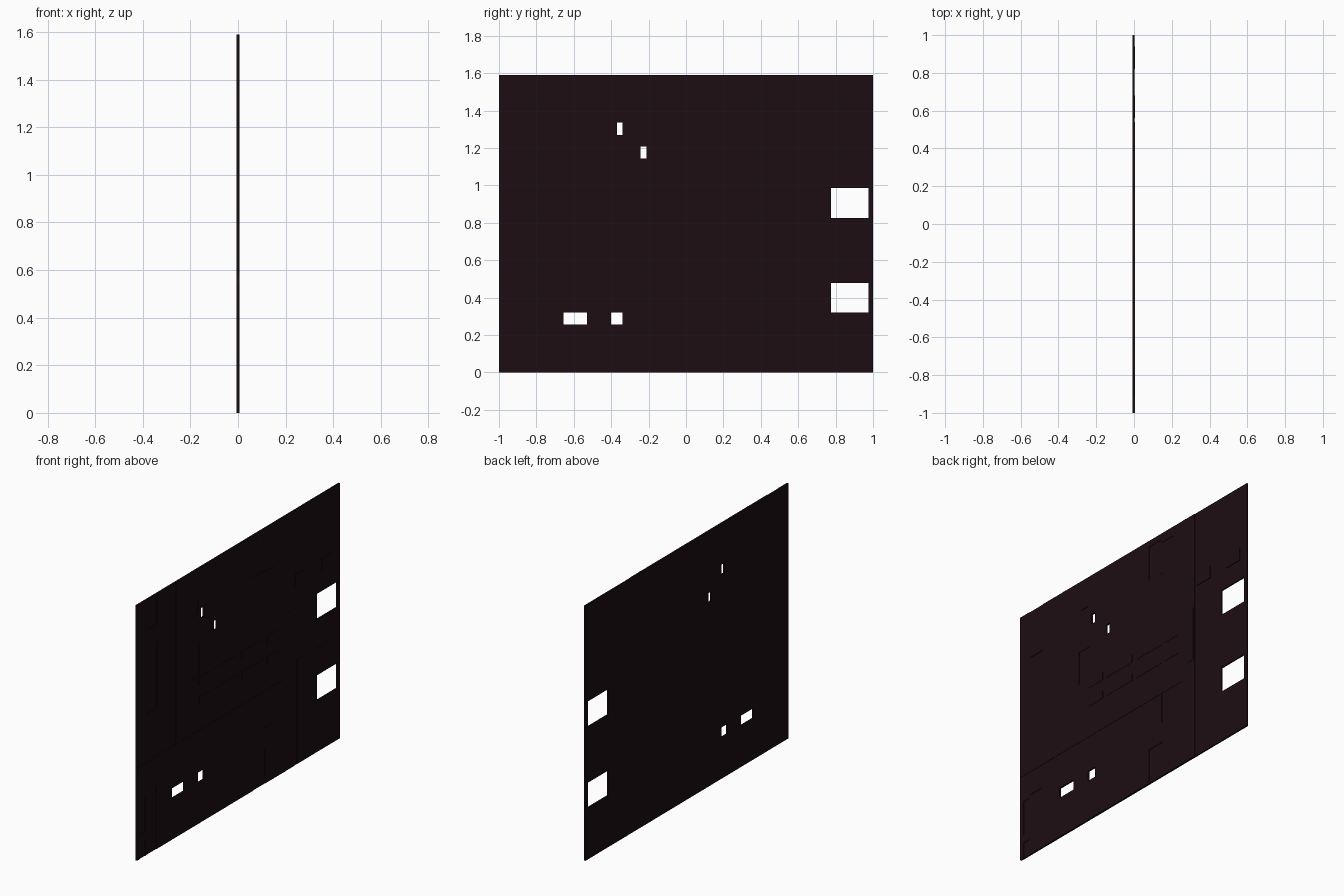
import bpy
import bmesh

if "Cube" in bpy.data.objects:
    bpy.data.objects.remove(bpy.data.objects["Cube"])

mat = bpy.data.materials.new("dark_maroon")
mat.diffuse_color = (0.012, 0.004, 0.006, 1)
mat.use_nodes = True
mat.node_tree.nodes["Principled BSDF"].inputs["Base Color"].default_value = mat.diffuse_color

TOP = 1.59
# rectangles are (y0, y1, z0, z1)
WINDOWS = [
    (0.775, 0.975, 0.825, 0.985), (0.775, 0.975, 0.32, 0.478),
    (-0.655, -0.53, 0.255, 0.32), (-0.40, -0.34, 0.255, 0.32),
    (-0.37, -0.34, 1.27, 1.335), (-0.242, -0.212, 1.145, 1.207),
]


def inside(r, y, z):
    return r[0] < y < r[1] and r[2] < z < r[3]


def panel(name, rects, x0, x1, holes=()):
    """Slab covering the rects, with the hole rects left open."""
    bm = bmesh.new()
    allr = list(rects) + list(holes)
    ys = sorted({v for r in allr for v in r[:2]})
    zs = sorted({v for r in allr for v in r[2:]})
    verts = {}

    def vert(y, z):
        if (y, z) not in verts:
            verts[y, z] = bm.verts.new((x0, y, z))
        return verts[y, z]

    for ya, yb in zip(ys, ys[1:]):
        for za, zb in zip(zs, zs[1:]):
            c = ((ya + yb) / 2, (za + zb) / 2)
            if any(inside(r, *c) for r in rects) and not any(inside(h, *c) for h in holes):
                bm.faces.new([vert(ya, za), vert(ya, zb), vert(yb, zb), vert(yb, za)])
    ext = bmesh.ops.extrude_face_region(bm, geom=bm.faces[:], use_keep_orig=True)
    for v in ext["geom"]:
        if isinstance(v, bmesh.types.BMVert):
            v.co.x = x1
    bmesh.ops.recalc_face_normals(bm, faces=bm.faces[:])
    me = bpy.data.meshes.new(name)
    bm.to_mesh(me)
    bm.free()
    me.materials.append(mat)
    ob = bpy.data.objects.new(name, me)
    bpy.context.collection.objects.link(ob)


# backing wall with window openings
panel("wall", [(-1, 1, 0, TOP)], -0.007, 0.002, WINDOWS)

# raised field with sunken bays
BAYS = [
    (-0.91, -0.80, 1.40, TOP), (-0.91, -0.80, 0.88, 1.29),
    (-0.97, -0.92, 0.15, 0.37), (-0.97, -0.92, 0, 0.10),
    (-0.91, -0.81, 0, 0.39),
    (0.25, 0.35, 1.32, 1.53), (0.14, 0.25, 1.33, 1.55),
    (0.25, 0.35, 0.35, 0.58), (0.14, 0.26, 0, 0.22),
    (-0.48, -0.39, 0.92, 1.13), (-0.46, -0.40, 1.31, 1.40),
]
panel("raised_field", [(-1, 0.54, 0, TOP)], 0.002, 0.0045, WINDOWS[2:] + BAYS)

# framing ribs around the large upper field
panel("frame_ribs", [
    (-1, 0.44, 0.54, 0.58), (-0.62, -0.60, 0.58, TOP),
    (0.44, 0.46, 0.0, TOP), (0.48, 0.53, 0.64, 0.98),
], 0.0045, 0.006)

# two rows of slats
slats = []
for z0, z1 in ((0.86, 0.91), (0.74, 0.785)):
    for y0, y1 in ((-0.39, -0.27), (-0.24, -0.01), (0.03, 0.25), (0.28, 0.39)):
        slats.append((y0, y1, z0, z1))
panel("slats", slats, 0.0045, 0.006)

# small tabs and the low block on the right
panel("tabs", [(0.56, 0.68, 1.11, 1.19), (0.82, 0.94, 1.11, 1.19)], 0.002, 0.006)
panel("lower_block", [(0.58, 1, 0, 0.65)], 0.002, 0.003, WINDOWS[:2])
